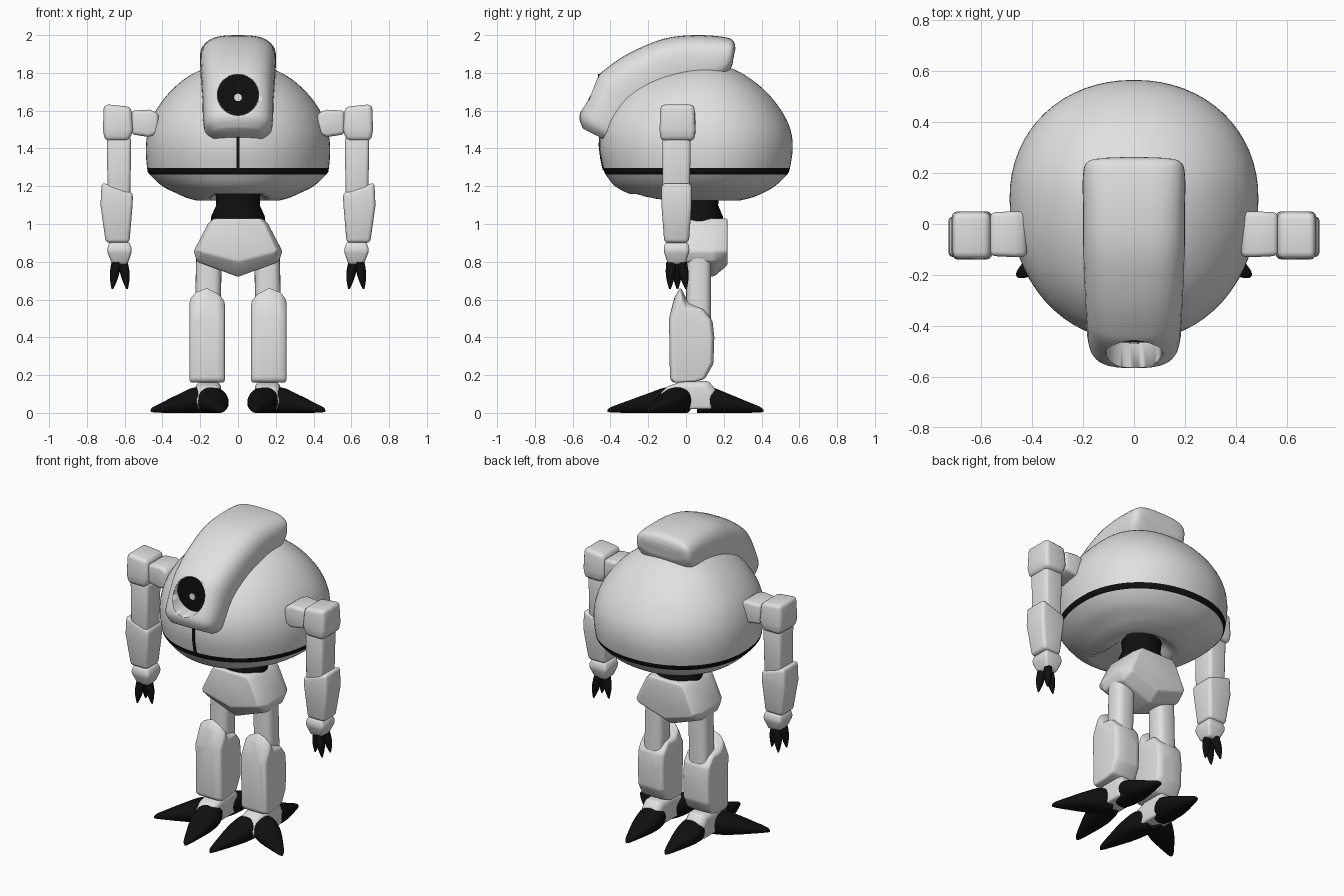
import bpy, bmesh, math
from mathutils import Vector

if "Cube" in bpy.data.objects:
    bpy.data.objects.remove(bpy.data.objects["Cube"])


def material(name, r, g, b):
    m = bpy.data.materials.new(name)
    m.diffuse_color = (r, g, b, 1)
    m.use_nodes = True
    m.node_tree.nodes["Principled BSDF"].inputs["Base Color"].default_value = m.diffuse_color
    return m


SHELL = material("pale grey shell", 0.75, 0.75, 0.75)
BLACK = material("black", 0.005, 0.005, 0.005)
WHITE = material("white", 0.9, 0.9, 0.9)


def skin(name, sections, mat, bevel=0.0, mirror=False, angle=40):
    """Join closed sections into a capped solid, soften it and mirror it."""
    bm = bmesh.new()
    rings = [[bm.verts.new(p) for p in s] for s in sections]
    n = len(rings[0])
    for a, b in zip(rings, rings[1:]):
        for i in range(n):
            bm.faces.new((a[i], a[(i + 1) % n], b[(i + 1) % n], b[i]))
    bm.faces.new(rings[0])
    bm.faces.new(rings[-1])
    bmesh.ops.recalc_face_normals(bm, faces=bm.faces)
    if bevel:
        edges = [e for e in bm.edges if e.calc_face_angle(0) > math.radians(25)]
        bmesh.ops.bevel(bm, geom=edges, offset=bevel, segments=3, profile=0.5,
                        affect='EDGES', clamp_overlap=True)
    for f in bm.faces:
        f.smooth = True
    me = bpy.data.meshes.new(name)
    bm.to_mesh(me)
    bm.free()
    me.set_sharp_from_angle(angle=math.radians(angle))
    me.materials.append(mat)
    ob = bpy.data.objects.new(name, me)
    bpy.context.collection.objects.link(ob)
    if mirror:
        ob.modifiers.new("mirror", 'MIRROR')
    return ob


def smooth_rows(rows, n=4):
    """Catmull-Rom interpolation of rows of numbers."""
    out = []
    for i in range(len(rows) - 1):
        a, b, c, d = (rows[min(max(i + k, 0), len(rows) - 1)] for k in (-1, 0, 1, 2))
        for j in range(n):
            t = j / n
            out.append([0.5 * (2 * q + (r - p) * t + (2 * p - 5 * q + 4 * r - s) * t * t
                               + (3 * q - p - 3 * r + s) * t ** 3)
                        for p, q, r, s in zip(a, b, c, d)])
    return out + [list(rows[-1])]


def super_circle(n, e):
    def f(v):
        return math.copysign(abs(v) ** (2 / e), v)
    return [(f(math.cos(2 * math.pi * i / n)), f(math.sin(2 * math.pi * i / n))) for i in range(n)]


def oval(z, front, back, rx, yc=0.1, n=64):
    return [(rx * c, yc + s * ((back - yc) if s > 0 else (yc - front)), z)
            for c, s in super_circle(n, 2.1)]


def block(name, rows, bevel=0.02, mat=SHELL):
    """Mirrored box loft; rows hold inner z, outer z, x0, x1, y0, y1."""
    return skin(name, [[(x0, y0, za), (x1, y0, zb), (x1, y1, zb), (x0, y1, za)]
                       for za, zb, x0, x1, y0, y1 in rows], mat, bevel, True)


def cylinder(name, r, y, z, depth, mat):
    return skin(name, [[(r * c, y + d, z + r * s) for c, s in super_circle(40, 2)]
                       for d in (-depth / 2, depth / 2)], mat)


# Round body: height, front y, back y, half width
rows = [(1.17, -.05, .19, .12), (1.125, -.12, .25, .19), (1.135, -.22, .33, .26),
        (1.16, -.30, .40, .32), (1.2, -.375, .47, .40), (1.262, -.425, .535, .467),
        (1.296, -.438, .55, .481), (1.4, -.457, .565, .488), (1.5, -.45, .553, .475),
        (1.6, -.41, .505, .435), (1.7, -.33, .425, .36), (1.78, -.20, .325, .265),
        (1.83, -.04, .225, .155), (1.85, .08, .12, .02)]
body = skin("body", [oval(*r) for r in smooth_rows(rows)], SHELL)
body.data.materials.append(BLACK)
for v in body.data.vertices:          # front notch above the waist
    if v.co.y < 0 and abs(v.co.x) < .14:
        v.co.z = max(v.co.z, 1.16)
for p in body.data.polygons:          # dark band round the body
    if 1.262 < p.center.z < 1.296:
        p.material_index = 1

# Vertical seam under the cowl
skin("front_seam", [[(-.009, y - .005, z), (.009, y - .005, z), (.009, y + .004, z), (-.009, y + .004, z)]
                    for z, y in ((1.285, -.436), (1.35, -.450), (1.42, -.458), (1.5, -.45))], BLACK)

# Head cowl: outer y z, inner y z, half width
rows = [(.262, 1.93, .25, 1.87, .12), (.25, 1.97, .24, 1.83, .18), (.2, 1.99, .19, 1.76, .2),
        (.05, 2.0, .06, 1.72, .2), (-.12, 1.98, -.04, 1.68, .2), (-.3, 1.905, -.15, 1.6, .195),
        (-.42, 1.825, -.21, 1.54, .19), (-.475, 1.77, -.24, 1.48, .187),
        (-.53, 1.66, -.28, 1.45, .185), (-.565, 1.57, -.34, 1.43, .172), (-.545, 1.505, -.40, 1.43, .13)]
sections = []
for oy, oz, iy, iz, w in smooth_rows(rows):
    sections.append([(w * c, (oy + iy) / 2 + s * (oy - iy) / 2, (oz + iz) / 2 + s * (oz - iz) / 2)
                     for c, s in super_circle(40, 2.9)])
cowl = skin("head_cowl", sections, SHELL)

# Eye socket, lens and pupil
cutter = cylinder("eye_socket_cutter", .11, -.56, 1.684, .2, SHELL)
cutter.hide_render = True
cutter.hide_viewport = True
cut = cowl.modifiers.new("eye socket", 'BOOLEAN')
cut.operation = 'DIFFERENCE'
cut.solver = 'EXACT'
cut.object = cutter
cylinder("eye_lens", .109, -.461, 1.684, .008, BLACK)
cylinder("eye_pupil", .02, -.467, 1.67, .008, WHITE)

# Waist and pelvis
skin("waist", [oval(z, f, b, w, .07, 32) for z, f, b, w in
               ((1.01, -.06, .195, .145), (1.04, -.06, .195, .142), (1.1, -.04, .17, .115),
                (1.18, -.05, .18, .12))], BLACK)
sections = []
for y, k, low in ((-.08, .88, .80), (-.02, 1, .72), (.15, 1, .72), (.22, .88, .78)):
    half = [(.13, 1.03), (.16, 1.0), (.235, .855), (.215, .80 + (low - .72) * .6)]
    sections.append([(x * k, y, z) for x, z in half] + [(0, y, low)]
                    + [(-x * k, y, z) for x, z in reversed(half)])
skin("pelvis", sections, SHELL, .02)

# Arms
skin("shoulder_joint", [[(x, y0, z0), (x, y1, z0), (x, y1, z1), (x, y0, z1)]
                        for x, y0, y1, z0, z1 in ((.42, -.13, .05, 1.48, 1.585),
                                                  (.47, -.13, .05, 1.46, 1.605),
                                                  (.565, -.125, .045, 1.475, 1.6))], SHELL, .02, True)
block("shoulder_block", [(1.44, 1.44, .575, .705, -.135, .045), (1.5, 1.5, .555, .715, -.14, .05),
                         (1.62, 1.635, .565, .71, -.135, .045)], .025)
block("upper_arm", [(1.15, 1.15, .57, .69, -.125, .02), (1.46, 1.46, .565, .695, -.125, .025)])
block("forearm", [(.9, .9, .575, .70, -.115, .015), (1.1, 1.1, .558, .728, -.13, .03),
                  (1.165, 1.22, .556, .722, -.13, .03)])
block("wrist", [(.785, .785, .585, .665, -.095, -.005), (.86, .86, .56, .695, -.12, .02),
                (.905, .905, .575, .68, -.11, .01)], .015)

# Fingers
for i, (bx, by, tx, ty) in enumerate(((.608, -.05, .587, -.045), (.645, -.08, .665, -.085),
                                      (.645, -.02, .665, .0))):
    rings = []
    for t, r in smooth_rows(((0, .024), (.35, .026), (.7, .018), (1, .004)), 2):
        rings.append([(bx + (tx - bx) * t + r * c, by + (ty - by) * t + r * s, .80 - .145 * t)
                      for c, s in super_circle(12, 2)])
    skin(f"finger_{i + 1}", rings, BLACK, mirror=True, angle=60)

# Legs
skin("thigh", [[(x + .068 * c, .067 + .066 * s, z) for c, s in super_circle(24, 3)]
               for x, z in ((.165, .35), (.152, .88))], SHELL, mirror=True)
sections = []
for x, k, top in ((.07, .88, .60), (.10, 1, .635), (.165, 1, .668), (.225, 1, .645), (.256, .88, .61)):
    side = [(-.085, .18), (-.09, .5), (-.06, top - .05), (-.03, top), (0, top - .06), (.09, .55),
            (.14, .49), (.15, .4), (.145, .26), (.1, .18), (.05, .165), (-.07, .16)]
    sections.append([(x, .03 + (y - .03) * k, z) for y, z in side])
skin("shin_guard", sections, SHELL, .012, True, 45)
sections = []
for x, k in ((.09, .85), (.11, 1), (.2, 1), (.225, .85)):
    side = [(-.17, .07), (-.1, .14), (-.02, .168), (.12, .168), (.16, .12), (.15, .02), (-.13, .02)]
    sections.append([(x, y * k, .02 + (z - .02) * k) for y, z in side])
skin("foot", sections, SHELL, .015, True)

# Pointed toes: base and tip on the ground plan
for name, base, tip in (("front_toe", (.15, -.02), (.09, -.415)), ("outer_toe", (.16, -.01), (.46, -.205)),
                        ("back_toe", (.15, .06), (.14, .41))):
    a, b = Vector(base), Vector(tip)
    d = (b - a).normalized()
    rings = []
    for t, w, h in smooth_rows(((0, .05, .11), (.2, .078, .13), (.45, .075, .098), (.75, .045, .055),
                                (.95, .02, .026), (1, .005, .01)), 3):
        p = a.lerp(b, t)
        rings.append([(p.x - d.y * w * c, p.y + d.x * w * c, .006 + h * (.5 + .5 * s) if s > 0
                       else max(.006 + h * (.5 + .62 * s), 0.0))
                      for c, s in super_circle(24, 2.2)])
    skin(name, rings, BLACK, mirror=True, angle=60)
